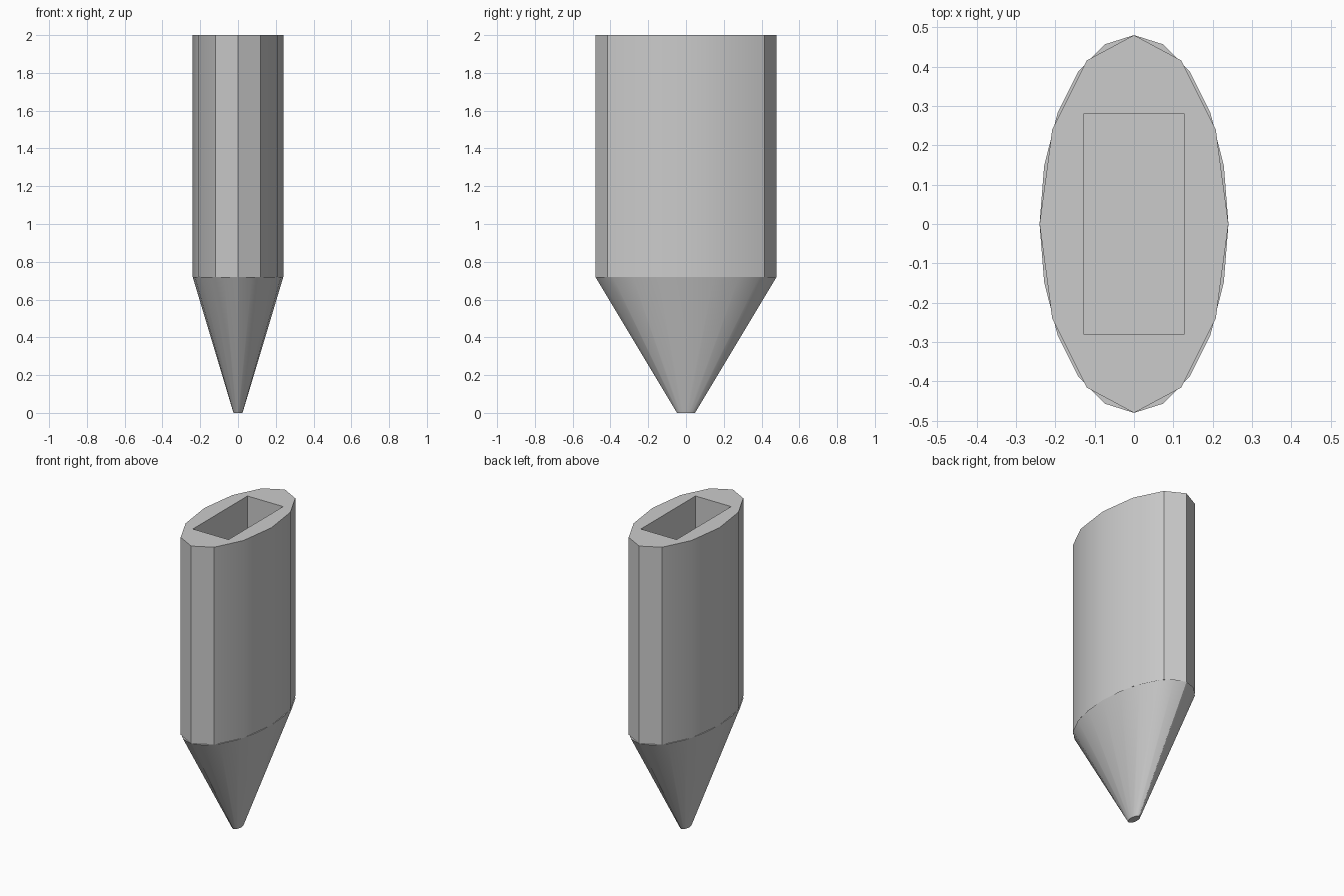
import bpy, bmesh, math

default = bpy.data.objects.get("Cube")
if default:
    bpy.data.objects.remove(default, do_unlink=True)

RX, RY = 0.24, 0.48            # half axes of the oval section
TOP, SHOULDER = 2.0, 0.72      # body top, and where the taper starts
SLOT_X, SLOT_Y = 0.128, 0.28   # half sizes of the rectangular socket

grey = bpy.data.materials.new("plain_grey")
grey.use_nodes = True
colour = (0.6, 0.6, 0.6, 1)
grey.diffuse_color = colour
grey.node_tree.nodes["Principled BSDF"].inputs["Base Color"].default_value = colour


def oval(sides, scale=1.0):
    steps = [2 * math.pi * i / sides for i in range(sides)]
    return [(RX * scale * math.cos(a), RY * scale * math.sin(a)) for a in steps]


def ring(bm, points, z):
    return [bm.verts.new((x, y, z)) for x, y in points]


def loop_edges(bm, verts):
    return [bm.edges.new((v, verts[i - 1])) for i, v in enumerate(verts)]


def finish(bm, name):
    bmesh.ops.recalc_face_normals(bm, faces=bm.faces[:])
    mesh = bpy.data.meshes.new(name)
    bm.to_mesh(mesh)
    bm.free()
    mesh.materials.append(grey)
    obj = bpy.data.objects.new(name, mesh)
    bpy.context.collection.objects.link(obj)
    bpy.ops.object.select_all(action="DESELECT")
    obj.select_set(True)
    bpy.context.view_layer.objects.active = obj
    bpy.ops.object.shade_smooth_by_angle(angle=math.radians(30))


# Oval body with a rectangular socket running down to the shoulder
bm = bmesh.new()
slot = [(-SLOT_X, -SLOT_Y), (SLOT_X, -SLOT_Y), (SLOT_X, SLOT_Y), (-SLOT_X, SLOT_Y)]
edges = loop_edges(bm, ring(bm, oval(12), SHOULDER)) + loop_edges(bm, ring(bm, slot, SHOULDER))
bmesh.ops.triangle_fill(bm, edges=edges, use_beauty=True)
extruded = bmesh.ops.extrude_face_region(bm, geom=bm.faces[:], use_keep_orig=True)
moved = [g for g in extruded["geom"] if isinstance(g, bmesh.types.BMVert)]
bmesh.ops.translate(bm, verts=moved, vec=(0, 0, TOP - SHOULDER))
finish(bm, "body")

# Tapered tip with a small blunt end; its cap is the socket floor
bm = bmesh.new()
low = ring(bm, oval(20, 0.1), 0)
high = ring(bm, oval(20), SHOULDER)
bm.faces.new(low)
bm.faces.new(high)
bmesh.ops.bridge_loops(bm, edges=[e for f in bm.faces for e in f.edges])
finish(bm, "tapered_tip")
